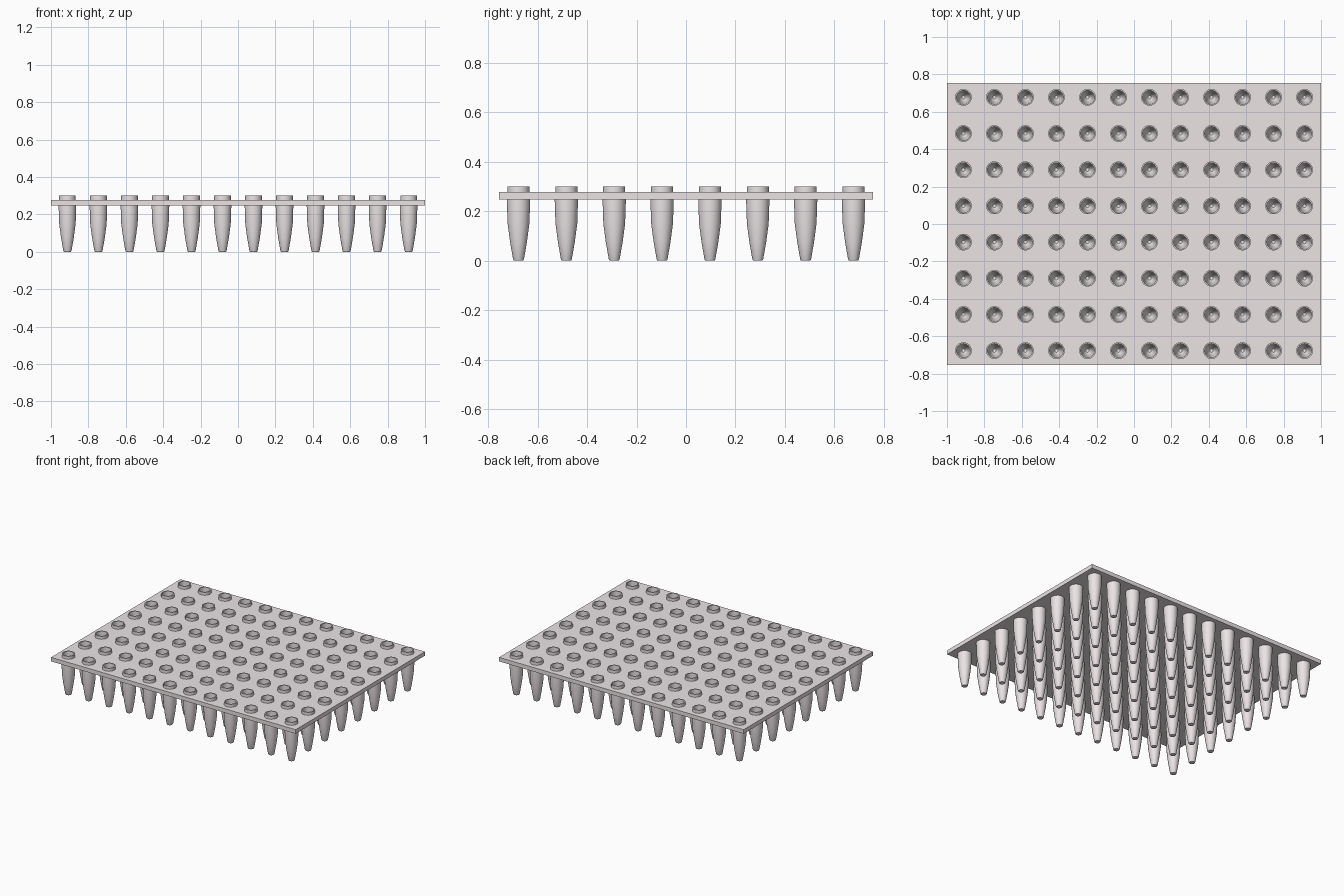
import bpy, bmesh, math

if "Cube" in bpy.data.objects:
    bpy.data.objects.remove(bpy.data.objects["Cube"])

COLS, ROWS = 12, 8
X0, Y0 = 0.912, 0.677            # outermost well centres
SEG = 32
centres = [(-X0 + 2 * X0 * i / (COLS - 1), -Y0 + 2 * Y0 * j / (ROWS - 1))
           for j in range(ROWS) for i in range(COLS)]

plastic = bpy.data.materials.new("pale_plastic")
plastic.diffuse_color = (0.83, 0.775, 0.785, 1)
plastic.use_nodes = True
plastic.node_tree.nodes["Principled BSDF"].inputs["Base Color"].default_value = plastic.diffuse_color


def activate(obj):
    bpy.ops.object.select_all(action='DESELECT')
    obj.select_set(True)
    bpy.context.view_layer.objects.active = obj


def add_outline(curve, points):
    spline = curve.splines.new('POLY')
    spline.points.add(len(points) - 1)
    for p, (x, y) in zip(spline.points, points):
        p.co = (x, y, 0, 1)
    spline.use_cyclic_u = True


def circle(cx, cy, r):
    return [(cx + r * math.cos(2 * math.pi * k / SEG),
             cy + r * math.sin(2 * math.pi * k / SEG)) for k in range(SEG)]


# Flat deck: a filled outline pierced by a hole for each well
curve = bpy.data.curves.new("deck", 'CURVE')
curve.dimensions = '2D'
curve.fill_mode = 'BOTH'
curve.extrude = 0.015
add_outline(curve, [(-1, -0.755), (1, -0.755), (1, 0.755), (-1, 0.755)])
for cx, cy in centres:
    add_outline(curve, circle(cx, cy, 0.041))
deck = bpy.data.objects.new("deck", curve)
deck.location.z = 0.263
bpy.context.collection.objects.link(deck)
activate(deck)
bpy.ops.object.convert(target='MESH')
deck = bpy.context.view_layer.objects.active
deck.data.materials.clear()
deck.data.materials.append(plastic)
for poly in deck.data.polygons:
    poly.use_smooth = False

# Tapered wells: outside bottom to top, over the rim, then down the inside
profile = [(0.019, 0.0), (0.022, 0.006), (0.034, 0.075), (0.044, 0.15),
           (0.047, 0.24), (0.047, 0.263), (0.0445, 0.263), (0.0445, 0.3),
           (0.037, 0.3), (0.037, 0.25), (0.035, 0.15), (0.026, 0.075),
           (0.015, 0.018), (0.009, 0.012)]
bm = bmesh.new()
for cx, cy in centres:
    rings = [[bm.verts.new((x, y, z)) for x, y in circle(cx, cy, r)]
             for r, z in profile]
    for a, b in zip(rings, rings[1:]):
        for k in range(SEG):
            n = (k + 1) % SEG
            bm.faces.new((a[k], a[n], b[n], b[k]))
    bm.faces.new(rings[0][::-1])
    bm.faces.new(rings[-1])
bm.normal_update()
mesh = bpy.data.meshes.new("wells")
bm.to_mesh(mesh)
bm.free()
mesh.materials.append(plastic)
wells = bpy.data.objects.new("wells", mesh)
bpy.context.collection.objects.link(wells)
activate(wells)
bpy.ops.object.shade_smooth_by_angle(angle=math.radians(35))
